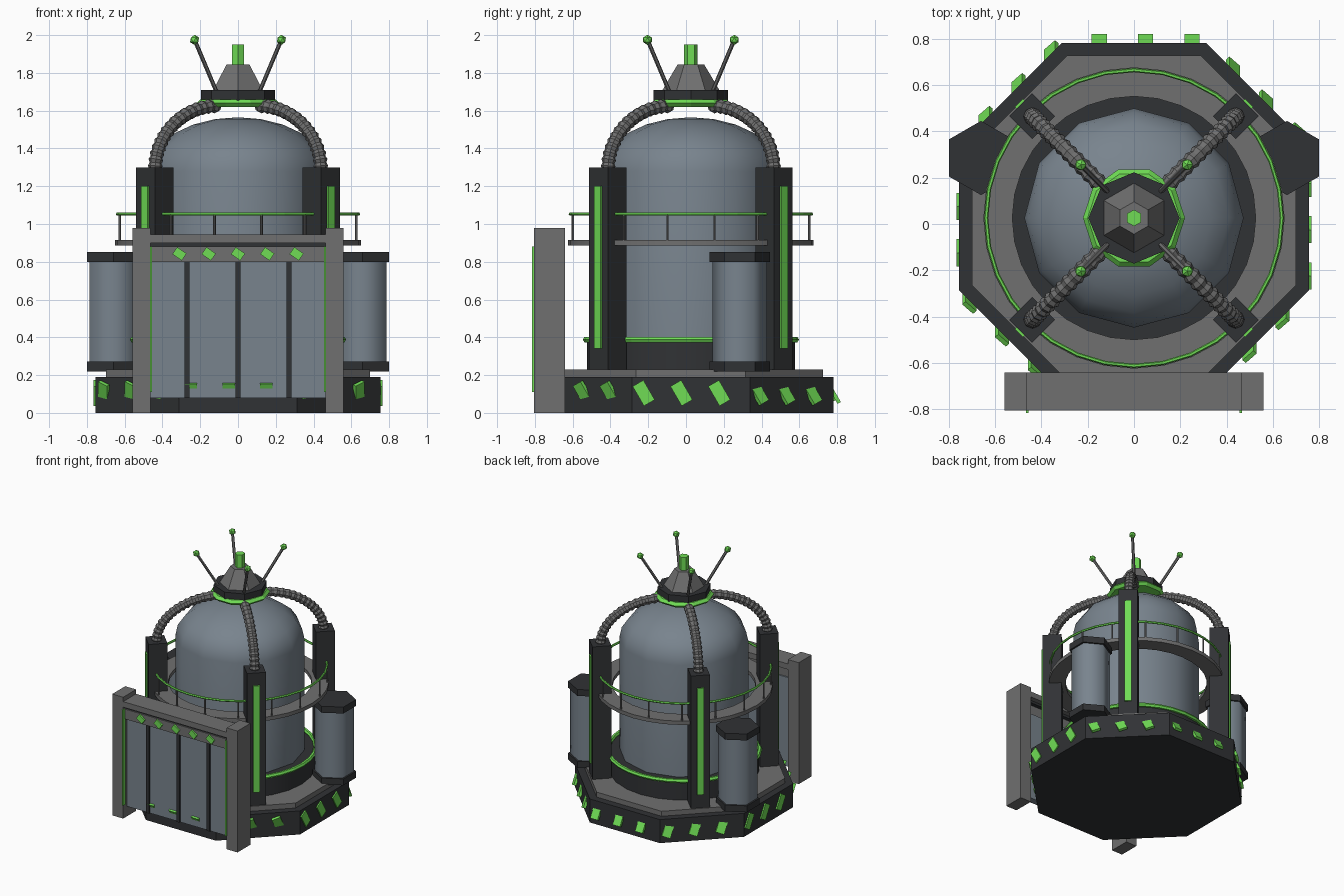
import bpy, bmesh
from math import sin, cos, pi, radians
from mathutils import Matrix, Vector

if "Cube" in bpy.data.objects:
    bpy.data.objects.remove(bpy.data.objects["Cube"])

CY = 0.026  # tower axis sits slightly behind the origin


def material(name, rgb):
    m = bpy.data.materials.new(name)
    m.diffuse_color = (*rgb, 1)
    m.use_nodes = True
    m.node_tree.nodes["Principled BSDF"].inputs["Base Color"].default_value = m.diffuse_color
    return m


GREY = material("grey", (0.16, 0.16, 0.16))
DARK = material("dark", (0.03, 0.032, 0.035))
STEEL = material("steel", (0.19, 0.23, 0.27))
GREEN = material("green", (0.16, 0.72, 0.09))


def finish(name, bm, mat, smooth=None):
    bmesh.ops.recalc_face_normals(bm, faces=bm.faces)
    me = bpy.data.meshes.new(name)
    bm.to_mesh(me)
    bm.free()
    ob = bpy.data.objects.new(name, me)
    bpy.context.collection.objects.link(ob)
    me.materials.append(mat)
    if smooth:
        bpy.ops.object.select_all(action='DESELECT')
        ob.select_set(True)
        bpy.context.view_layer.objects.active = ob
        bpy.ops.object.shade_smooth_by_angle(angle=radians(smooth))
    return ob


def skin(bm, rings, closed=False):
    """Join equal vertex rings with quads; cap the ends unless closed."""
    n = len(rings[0])
    pairs = list(zip(rings, rings[1:])) + ([(rings[-1], rings[0])] if closed else [])
    for a, b in pairs:
        for i in range(n):
            j = (i + 1) % n
            bm.faces.new((a[i], a[j], b[j], b[i]))
    if not closed:
        bm.faces.new(rings[0])
        bm.faces.new(rings[-1])


def lathe(name, profile, n, mat, x=0, y=CY, phase=0.0, closed=False, smooth=None):
    bm = bmesh.new()
    rings = [[bm.verts.new((x + r * cos(phase + 2 * pi * i / n),
                            y + r * sin(phase + 2 * pi * i / n), z)) for i in range(n)]
             for r, z in profile]
    skin(bm, rings, closed)
    return finish(name, bm, mat, smooth)


def ring(name, major, minor, z, n, mat, phase=0.0):
    prof = [(major + minor * cos(pi * k / 3), z + minor * sin(pi * k / 3)) for k in range(6)]
    return lathe(name, prof, n, mat, phase=phase, closed=True)


def box(name, size, loc, mat, rot=Matrix()):
    bm = bmesh.new()
    bmesh.ops.create_cube(bm, size=1)
    bm.transform(Matrix.Translation(loc) @ rot.to_4x4() @ Matrix.Diagonal((*size, 1)))
    return finish(name, bm, mat)


def tube(name, points, radii, n, mat):
    bm = bmesh.new()
    rings = []
    for i, p in enumerate(points):
        t = points[min(i + 1, len(points) - 1)] - points[max(i - 1, 0)]
        q = t.to_track_quat('Z', 'Y')
        rings.append([bm.verts.new(p + q @ Vector((radii[i] * cos(2 * pi * k / n),
                                                   radii[i] * sin(2 * pi * k / n), 0)))
                      for k in range(n)])
    skin(bm, rings)
    return finish(name, bm, mat)


# Octagonal base and step
K = 1 / cos(pi / 8)
lathe("base", [(0.755 * K, 0), (0.755 * K, 0.19)], 8, DARK, phase=pi / 8)
lathe("base_step", [(0.70 * K, 0.19), (0.70 * K, 0.23)], 8, GREY, phase=pi / 8)

# Hazard marks, three per base face, all leaning the same way
lean = Matrix.Rotation(radians(30), 3, 'X')
for f in range(8):
    a = f * pi / 4
    for off in (-0.25, -0.05, 0.15):
        loc = (0.755 * cos(a) - off * sin(a), CY + 0.755 * sin(a) + off * cos(a), 0.105)
        box("base_mark", (0.066, 0.02, 0.12), loc, GREEN,
            lean @ Matrix.Rotation(a + pi / 2, 3, 'Z'))

# Main tank with dome, foot and glowing ring
lathe("tank_foot", [(0.55, 0.23), (0.55, 0.38)], 24, DARK, smooth=40)
ring("tank_foot_ring", 0.555, 0.017, 0.388, 32, GREEN)
dome = [(0.473 * cos(radians(d)), 1.28 + 0.285 * sin(radians(d))) for d in (0, 15, 30, 45, 60, 75)]
lathe("tank", [(0.473, 0.38)] + dome + [(0.002, 1.565)], 12, STEEL, smooth=50)

# Walkway with railing
lathe("walkway", [(0.525, 0.885), (0.65, 0.885), (0.65, 0.915), (0.525, 0.915)], 32, GREY,
      closed=True, smooth=40)
ring("railing", 0.638, 0.009, 1.052, 32, GREEN)
for i in range(16):
    a = (i + 0.5) * pi / 8
    lathe("railing_post", [(0.007, 0.91), (0.007, 1.05)], 6, GREY,
          0.638 * cos(a), CY + 0.638 * sin(a))

# Four pillars with light strips, ribbed hoses and antennas
for i in range(4):
    a = pi / 4 + i * pi / 2
    d, c, rz = Vector((cos(a), sin(a), 0)), Vector((0, CY, 0)), Matrix.Rotation(a, 3, 'Z')
    up = Vector((0, 0, 1))
    box("pillar", (0.14, 0.14, 1.07), c + d * 0.622 + up * 0.765, DARK, rz)
    box("pillar_light", (0.02, 0.05, 0.86), c + d * 0.692 + up * 0.77, GREEN, rz)
    N = 32
    path = [c + d * (0.155 + 0.465 * cos(pi / 2 * k / N)) + up * (1.29 + 0.335 * sin(pi / 2 * k / N))
            for k in range(N + 1)]
    tube("hose", path, [0.039 if k % 2 else 0.031 for k in range(N + 1)], 8, GREY)
    tip = c + d * 0.325 + up * 1.975
    tube("antenna", [c + d * 0.155 + up * 1.69, tip], [0.011, 0.011], 6, GREY)
    bm = bmesh.new()
    bmesh.ops.create_icosphere(bm, subdivisions=1, radius=0.027, matrix=Matrix.Translation(tip))
    finish("antenna_tip", bm, GREEN)

# Top hub
lathe("hub_ring", [(0.17, 1.62), (0.20, 1.62), (0.22, 1.64), (0.20, 1.66), (0.17, 1.66)], 10, GREEN)
lathe("hub_disc", [(0.197, 1.655), (0.197, 1.71)], 8, DARK)
lathe("hub_cone", [(0.15, 1.71), (0.07, 1.845)], 6, GREY, phase=pi / 6)
lathe("hub_beacon", [(0.036, 1.845), (0.036, 1.95)], 6, GREEN, phase=pi / 6)

# Side tanks, and gate posts with light strips
for s in (-1, 1):
    x = 0.66 * s
    lathe("side_tank", [(0.145, 0.27), (0.145, 0.81)], 6, STEEL, x, 0.285, pi / 6, smooth=65)
    for z in (0.22, 0.80):
        lathe("side_tank_cap", [(0.16, z), (0.16, z + 0.052)], 6, DARK, x, 0.285, pi / 6)
    box("gate_post", (0.097, 0.165, 0.98), (0.511 * s, -0.7225, 0.49), GREY)
    box("gate_light", (0.012, 0.03, 0.77), (0.461 * s, -0.8, 0.495), GREEN)

# Gate lintel, band with marks, and door panels with dark seams
box("gate_lintel", (0.93, 0.165, 0.045), (0, -0.7225, 0.922), GREY)
box("gate_lintel_gap", (0.93, 0.10, 0.02), (0, -0.73, 0.89), DARK)
box("gate_band", (0.93, 0.08, 0.08), (0, -0.75, 0.84), GREY)
box("gate_door", (0.93, 0.055, 0.72), (0, -0.7275, 0.44), STEEL)
for x in (-0.27, 0, 0.27):
    box("gate_seam", (0.028, 0.03, 0.72), (x, -0.752, 0.44), DARK)
for k in range(-2, 3):
    box("gate_mark", (0.06, 0.02, 0.045), (0.155 * k, -0.793, 0.842), GREEN,
        Matrix.Rotation(radians(35), 3, 'Y'))
